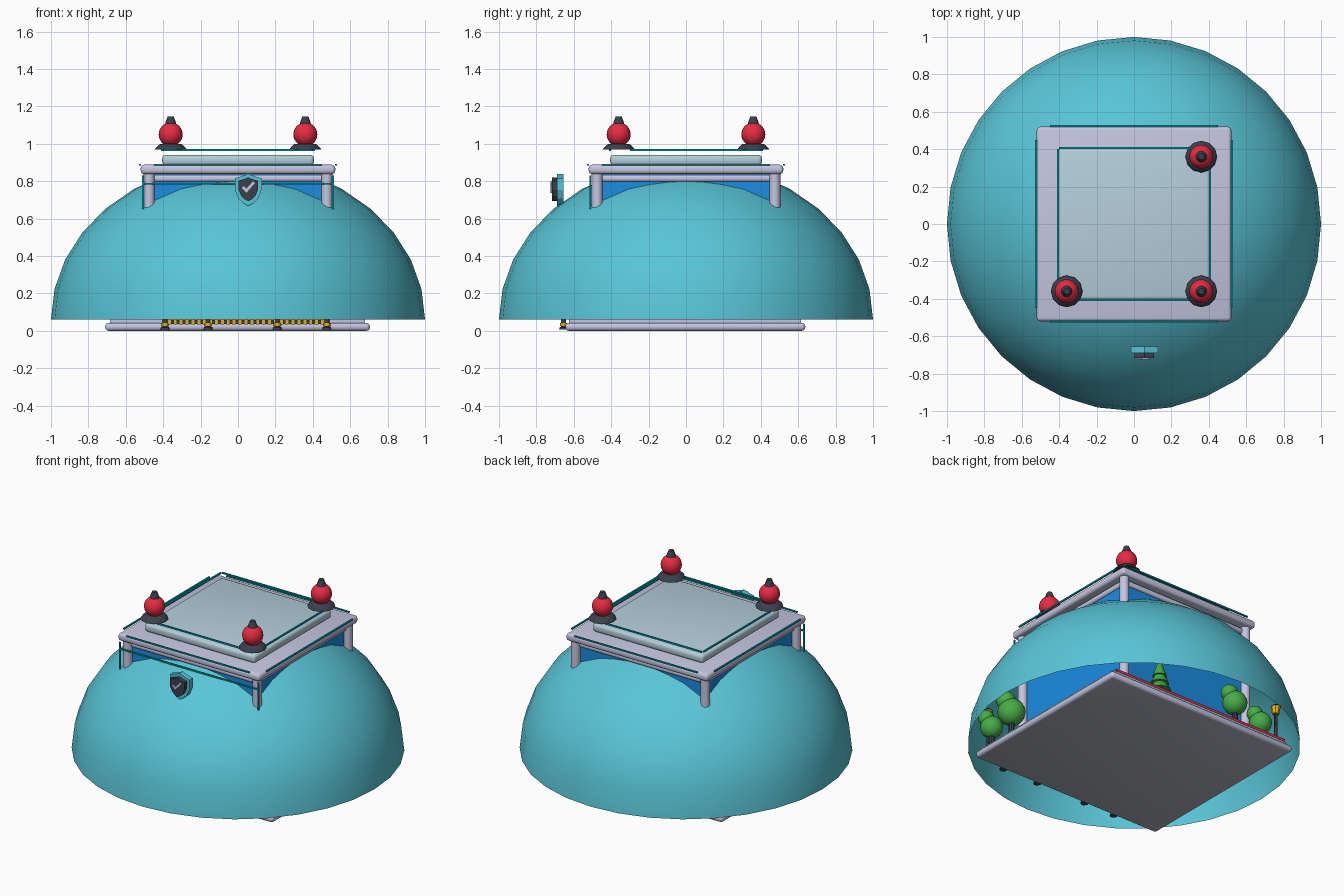
import bpy, bmesh, math
from mathutils import Matrix, Vector

if "Cube" in bpy.data.objects:
    bpy.data.objects.remove(bpy.data.objects["Cube"])

def mat(name, r, g, b):
    m = bpy.data.materials.new(name)
    m.diffuse_color = (r, g, b, 1)
    m.use_nodes = True
    m.node_tree.nodes["Principled BSDF"].inputs["Base Color"].default_value = m.diffuse_color
    return m

TEAL = mat("dome_teal", .10, .56, .68)
LAV = mat("pale_lavender", .56, .56, .75)
PALE = mat("pale_blue_grey", .46, .62, .71)
BLUE = mat("wall_blue", .011, .27, .76)
RED = mat("beacon_red", .80, .024, .055)
DARK = mat("charcoal", .042, .052, .075)
GREY = mat("ground_grey", .44, .45, .52)
GREEN = mat("leaf_green", .065, .41, .065)
GOLD = mat("gold", .93, .47, .015)
LINE = mat("dark_teal", .002, .36, .41)

def finish(bm, name, m, smooth=True):
    me = bpy.data.meshes.new(name)
    bm.to_mesh(me)
    bm.free()
    ob = bpy.data.objects.new(name, me)
    bpy.context.collection.objects.link(ob)
    me.materials.append(m)
    if smooth:
        bpy.ops.object.select_all(action='DESELECT')
        bpy.context.view_layer.objects.active = ob
        ob.select_set(True)
        bpy.ops.object.shade_smooth_by_angle(angle=math.radians(40))
    return ob

def box(name, m, x0, x1, y0, y1, z0, z1, bevel=0):
    bm = bmesh.new()
    bmesh.ops.create_cube(bm, size=1)
    bmesh.ops.scale(bm, vec=(x1 - x0, y1 - y0, z1 - z0), verts=bm.verts)
    bmesh.ops.translate(bm, vec=((x0 + x1) / 2, (y0 + y1) / 2, (z0 + z1) / 2), verts=bm.verts)
    if bevel:
        bmesh.ops.bevel(bm, geom=bm.edges[:], offset=bevel, segments=3, profile=.5, affect='EDGES')
    return finish(bm, name, m, bevel > 0)

def lathe(name, m, x, y, profile, n=16):
    # spins a (radius, height) profile about a vertical axis and closes both ends
    bm = bmesh.new()
    rings = [[bm.verts.new((x + r * math.cos(2 * math.pi * i / n),
                            y + r * math.sin(2 * math.pi * i / n), z)) for i in range(n)]
             for r, z in profile]
    for a, b in zip(rings, rings[1:]):
        for i in range(n):
            j = (i + 1) % n
            bm.faces.new((a[i], a[j], b[j], b[i]))
    bm.faces.new(rings[0][::-1])
    bm.faces.new(rings[-1])
    return finish(bm, name, m)

def ball(name, m, x, y, z, r, n=16):
    bm = bmesh.new()
    bmesh.ops.create_uvsphere(bm, u_segments=n, v_segments=n // 2 + 2, radius=r)
    bmesh.ops.translate(bm, vec=(x, y, z), verts=bm.verts)
    return finish(bm, name, m)

def plate(name, m, pts, y_front, y_back):
    # extrudes an outline drawn in x and z along y
    bm = bmesh.new()
    f = bm.faces.new([bm.verts.new((x, y_front, z)) for x, z in pts])
    ext = bmesh.ops.extrude_face_region(bm, geom=[f])
    verts = [g for g in ext['geom'] if isinstance(g, bmesh.types.BMVert)]
    bmesh.ops.translate(bm, vec=(0, y_back - y_front, 0), verts=verts)
    bmesh.ops.recalc_face_normals(bm, faces=bm.faces)
    return finish(bm, name, m, False)

# protective dome: open half ellipsoid
bm = bmesh.new()
bmesh.ops.create_uvsphere(bm, u_segments=32, v_segments=16, radius=1)
bmesh.ops.delete(bm, geom=[v for v in bm.verts if v.co.z < -.01], context='VERTS')
bmesh.ops.transform(bm, matrix=Matrix.Translation((0, 0, .06)) @ Matrix.Diagonal((1, 1, .84, 1)), verts=bm.verts)
finish(bm, "dome", TEAL)

# ground slab with rounded pale rim and grey underside
base = box("base_slab", LAV, -.71, .705, -.645, .638, 0, .043, .018)
base.data.materials.append(GREY)
for p in base.data.polygons:
    if p.normal.z < -.99:
        p.material_index = 1
top = box("base_step", LAV, -.685, .68, -.625, .615, .04, .06)
top.data.materials.append(GREY)
for p in top.data.polygons:
    if p.normal.z > .9:
        p.material_index = 1
# low kerb along the back
box("back_kerb_foot", DARK, -.67, .65, .60, .613, .06, .068)
box("back_kerb", RED, -.67, .65, .60, .613, .068, .082)

# building walls, corner columns, cornice and roof
box("walls", BLUE, -.465, .465, -.465, .465, .06, .84)
for sx in (-1, 1):
    for sy in (-1, 1):
        lathe("corner_column", LAV, sx * .475, sy * .475, [(.029, .06), (.029, .84)])
box("cornice", LAV, -.48, .48, -.48, .48, .797, .833, .014)
box("roof_slab", LAV, -.52, .52, -.52, .52, .838, .888, .018)
box("roof_panel", PALE, -.405, .405, -.405, .405, .885, .94, .018)

# thin light strips round the roof and on the front
t = .005
for s in (-1, 1):
    box("inner_strip_x", LINE, -.40, .40, s * .407 - t, s * .407 + t, .962, .971)
    box("inner_strip_y", LINE, s * .407 - t, s * .407 + t, -.30, .40, .962, .971)
    box("outer_strip_x", LINE, -.45, .45, s * .524 - t, s * .524 + t, .884, .893)
    box("outer_strip_y", LINE, s * .524 - t, s * .524 + t, -.45, .45, .884, .893)
    box("front_strip_upright", LINE, s * .508 - t, s * .508 + t, -.516, -.507, .65, .83)
box("front_strip_rail", LINE, -.508, .508, -.516, -.507, .781, .79)

# red beacons on three roof corners
for x, y in ((-.36, -.36), (.36, -.36), (.36, .36)):
    lathe("beacon_base", DARK, x, y, [(.085, .968), (.082, .975), (.06, .997), (.04, 1.0)], 12)
    ball("beacon_globe", RED, x, y, 1.05, .064, 24)
    lathe("beacon_cap", DARK, x, y, [(.03, 1.108), (.026, 1.12), (.016, 1.146)], 12)

# shield badge: rim, dark face and tick
half = [(.035, .06), (.07, .05), (.07, -.01), (.05, -.056), (.025, -.08)]
outline = [(0, .073)] + half + [(0, -.093)] + [(-x, z) for x, z in reversed(half)]
for name, m, k, y0, y1 in (("badge_rim", TEAL, 1.03, -.69, -.655), ("badge_face", DARK, .76, -.716, -.68)):
    plate(name, m, [(.055 + x * k, .764 + z * k) for x, z in outline], y0, y1)
tick = [(-.034, .0), (-.024, .011), (-.010, -.004), (.026, .036), (.036, .026), (-.010, -.026)]
plate("badge_tick", LAV, [(.055 + x, .764 + z) for x, z in tick], -.724, -.715)

# front fence: charcoal posts and rails with gold bars
for x in (-.39, -.16, .21, .475):
    lathe("fence_post", DARK, x, -.655, [(.024, .008), (.022, .018), (.013, .022), (.013, .13)], 10)
    lathe("post_collar", GOLD, x, -.655, [(.019, .026), (.019, .042)], 10)
    ball("post_finial", GOLD, x, -.655, .14, .018, 10)
for z in (.036, .105):
    box("fence_rail", DARK, -.39, .475, -.653, -.647, z, z + .022)
for i in range(27):
    x = -.367 + i * .0315
    box("fence_bar", GOLD, x - .0105, x + .0105, -.662, -.652, .034, .125)

# round trees
for x, y, z, r in ((.6, -.43, .26, .085), (.63, -.58, .21, .07), (-.33, .55, .235, .076), (-.53, .55, .17, .07)):
    lathe("tree_trunk", DARK, x, y, [(.02, .06), (.014, z)], 8)
    ball("tree_crown", GREEN, x, y, z, r)
    ball("tree_crown_top", GREEN, x + .03, y - .015, z + r * .85, r * .7)

# conifer: stacked cones
lathe("conifer_trunk", DARK, .26, .55, [(.02, .06), (.02, .11)], 8)
for i in range(3):
    z = .10 + i * .05
    lathe("conifer_tier", GREEN, .26, .55, [(.07 - .013 * i, z), (.008, z + .105)], 12)

# lamp posts
for x, y in ((-.65, .55), (.64, -.60)):
    lathe("lamp_post", DARK, x, y, [(.022, .06), (.01, .08), (.01, .28)], 8)
    lathe("lamp_light", GOLD, x, y, [(.022, .275), (.03, .325)], 8)
    lathe("lamp_cap", DARK, x, y, [(.032, .325), (.006, .345)], 8)
